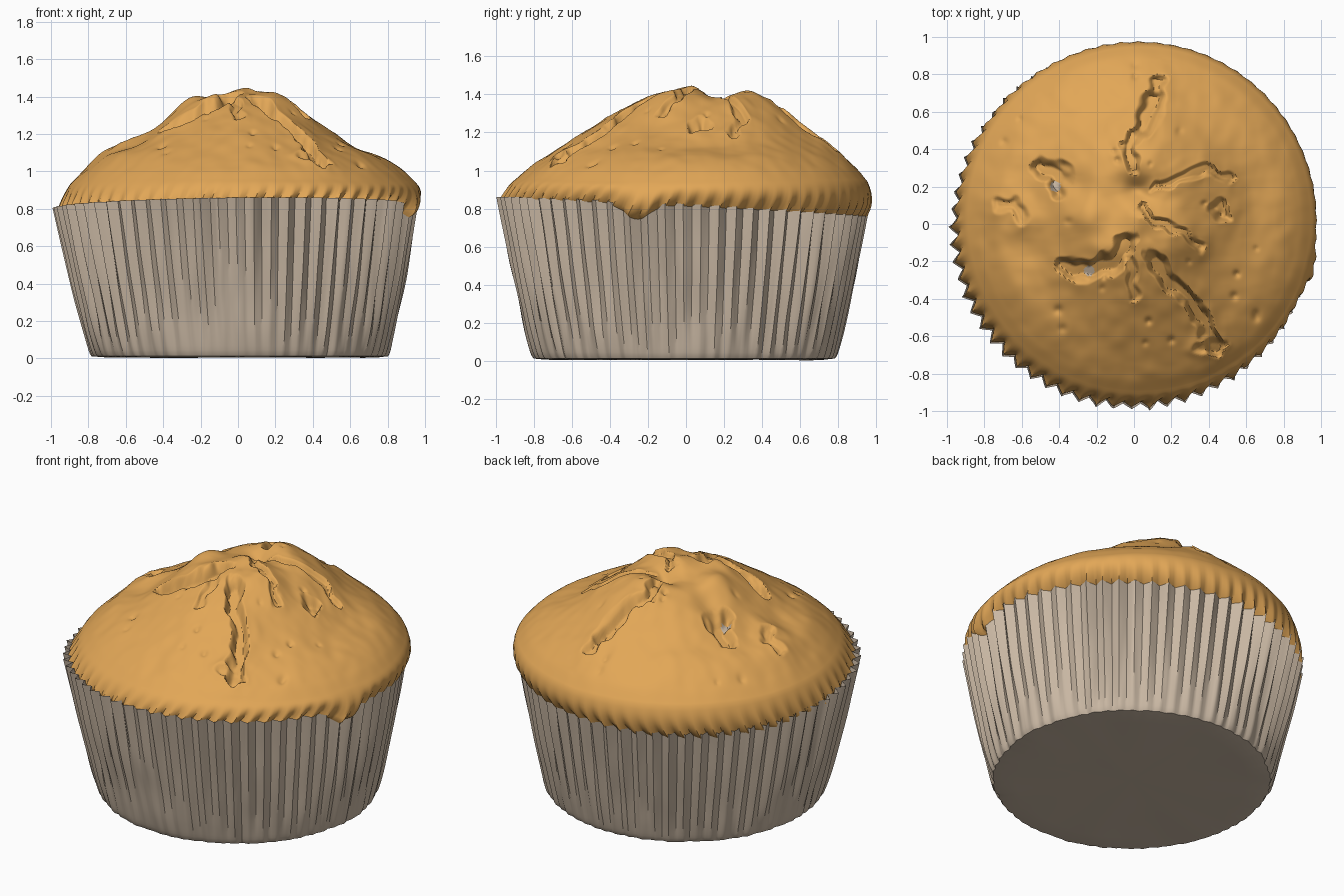
import bpy, bmesh, math, random
from mathutils import Vector, noise

if "Cube" in bpy.data.objects:
    bpy.data.objects.remove(bpy.data.objects["Cube"])

random.seed(4)
PLEATS, SEG = 64, 512
TAU = 2 * math.pi


def material(name, rgb):
    m = bpy.data.materials.new(name)
    m.diffuse_color = (*rgb, 1)
    m.use_nodes = True
    m.node_tree.nodes["Principled BSDF"].inputs["Base Color"].default_value = m.diffuse_color
    return m


cake = material("golden cake", (0.76, 0.385, 0.095))
paper = material("paper beige", (0.59, 0.48, 0.37))


def lathe(name, rings, mats, bottom=None, top=None, sharp=40, rule=None):
    """Skin a list of point rings, with optional end centre points."""
    bm = bmesh.new()
    rows = [[bm.verts.new(p) for p in ring] for ring in rings]
    for a, b in zip(rows, rows[1:]):
        for i in range(SEG):
            j = (i + 1) % SEG
            bm.faces.new((a[i], a[j], b[j], b[i]))
    for point, row, flip in ((bottom, rows[0], True), (top, rows[-1], False)):
        if point is not None:
            c = bm.verts.new(point)
            for i in range(SEG):
                j = (i + 1) % SEG
                bm.faces.new((c, row[j], row[i]) if flip else (c, row[i], row[j]))
    for f in bm.faces:
        f.smooth = True
        if rule:
            f.material_index = rule(f.calc_center_median())
    me = bpy.data.meshes.new(name)
    bm.to_mesh(me)
    bm.free()
    for m in mats:
        me.materials.append(m)
    me.set_sharp_from_angle(angle=math.radians(sharp))
    ob = bpy.data.objects.new(name, me)
    bpy.context.collection.objects.link(ob)
    return ob


def curve(pts, x):
    """Smooth interpolation through (x, value) points."""
    for k in range(len(pts) - 1):
        if x <= pts[k + 1][0] or k == len(pts) - 2:
            (x0, y0), (x1, y1) = pts[k], pts[k + 1]
            xa, ya = pts[max(k - 1, 0)]
            xb, yb = pts[min(k + 2, len(pts) - 1)]
            h = x1 - x0
            t = min(max((x - x0) / h, 0), 1)
            m0, m1 = (y1 - ya) / (x1 - xa) * h, (yb - y0) / (xb - x0) * h
            return ((2*t**3 - 3*t*t + 1) * y0 + (t**3 - 2*t*t + t) * m0
                    + (3*t*t - 2*t**3) * y1 + (t**3 - t*t) * m1)


def spill(a):
    """Spot where the cake runs over the paper."""
    d = (a + 0.26 + math.pi) % TAU - math.pi
    return math.exp(-(d / 0.1) ** 2)


def rim(a):
    return 0.815 - 0.045 * math.sin(a) + 0.01 * math.cos(a) - 0.055 * spill(a)


# ---- pleated paper cup
strength = [random.uniform(0.65, 1.15) for _ in range(PLEATS)]
cup_profile = [(0, 0.775), (0.02, 0.795), (0.1, 0.818), (0.2, 0.84), (0.5, 0.9), (0.86, 0.962)]


def cup_point(a, t, inset=0.0):
    z = 0.012 + t * (rim(a) - 0.012)
    p = a / TAU * PLEATS
    k = int(p) % PLEATS
    wave = 1 - 4 * abs(p - int(p) - 0.5)
    flat = 1 - 0.55 * math.exp(-((a - 4.6) / 0.35) ** 2) * (1 - t)
    amp = (0.004 + 0.019 * t ** 0.8) * strength[k] * flat
    crumple = noise.noise((math.cos(a) * 7, math.sin(a) * 7, z * 3)) * 0.012
    crumple += noise.noise((math.cos(a) * 22, math.sin(a) * 22, z * 4)) * 0.006
    r = curve(cup_profile, z) - amp * wave + crumple * (1 - 0.6 * t) - inset
    return Vector((r * math.cos(a) + 0.01 - 0.022 * t,
                   r * math.sin(a) - 0.01 - 0.005 * t, z))


angles = [TAU * i / SEG for i in range(SEG)]
cup = []
for s in (0.3, 0.6, 0.85, 0.95):          # gently uneven base
    cup.append([Vector((0.775 * s * math.cos(a) + 0.01, 0.775 * s * math.sin(a) - 0.01,
                        0.006 + 0.006 * noise.noise((3*s*math.cos(a), 3*s*math.sin(a), 5))))
                for a in angles])
for i in range(25):
    cup.append([cup_point(a, (i / 24) ** 1.3) for a in angles])
lathe("paper_cup", cup, [paper], bottom=(0.01, -0.01, 0.006), sharp=35)

# ---- cake dome: height profiles towards +x, -x, +y, -y
radii = (0, 0.15, 0.3, 0.45, 0.6, 0.75, 0.86, 0.925)
heights = ((1.42, 1.40, 1.34, 1.22, 1.13, 1.07, 1.00, 0.935),
           (1.42, 1.38, 1.35, 1.24, 1.14, 1.09, 1.00, 0.935),
           (1.42, 1.37, 1.38, 1.33, 1.21, 1.11, 1.02, 0.94),
           (1.42, 1.39, 1.34, 1.27, 1.18, 1.08, 1.01, 0.955))
sides = [list(zip(radii, h)) for h in heights]

# cracks: path, half width, depth
cracks = [
    ([(0.13, 0.76), (0.10, 0.66), (0.05, 0.52), (-0.04, 0.42), (0, 0.3)], 0.045, 0.05),
    ([(0.10, 0.65), (0.06, 0.52)], 0.075, 0.05),
    ([(0.10, -0.18), (0.18, -0.3), (0.3, -0.4), (0.37, -0.52), (0.43, -0.66)], 0.05, 0.075),
    ([(0.13, 0.2), (0.25, 0.25), (0.38, 0.3), (0.52, 0.24)], 0.035, 0.035),
    ([(0.45, 0.09), (0.47, 0.05)], 0.05, 0.05),
    ([(0.03, 0.08), (0.15, 0.0), (0.25, -0.04), (0.35, -0.12)], 0.035, 0.035),
    ([(-0.5, 0.3), (-0.4, 0.27), (-0.41, 0.19)], 0.065, 0.07),
    ([(-0.36, -0.23), (-0.24, -0.25), (-0.1, -0.2), (-0.04, -0.1)], 0.065, 0.075),
    ([(-0.02, -0.2), (0.0, -0.38)], 0.04, 0.03),
    ([(-0.72, 0.1), (-0.63, 0.11), (-0.6, 0.04)], 0.045, 0.03),
    ([(0.36, -0.66), (0.48, -0.65)], 0.035, 0.03),
]
# rounded lumps and shallow hollows: x, y, height, spread
lumps = [(-0.25, 0.05, 0.045, 0.1), (0.08, 0.32, 0.035, 0.1), (0.2, -0.1, 0.03, 0.1),
         (0.02, 0.02, 0.02, 0.09), (-0.58, 0.0, 0.03, 0.09), (-0.12, -0.12, 0.025, 0.08),
         (-0.3, 0.2, -0.03, 0.09), (0.02, 0.18, -0.04, 0.06), (0.35, 0.05, -0.02, 0.08)]
for _ in range(28):
    a, r = random.uniform(0, TAU), random.uniform(0.3, 0.85)
    lumps.append((r * math.cos(a), r * math.sin(a), -random.uniform(0.008, 0.018),
                  random.uniform(0.012, 0.022)))


def seg_dist(x, y, p, q):
    dx, dy = q[0] - p[0], q[1] - p[1]
    t = max(0, min(1, ((x - p[0]) * dx + (y - p[1]) * dy) / (dx * dx + dy * dy)))
    return math.hypot(x - p[0] - t * dx, y - p[1] - t * dy)


def relief(x, y):
    h = noise.noise((x * 4, y * 4, 1)) * 0.012 + noise.noise((x * 12, y * 12, 2)) * 0.005
    for lx, ly, amp, s in lumps:
        d = ((x - lx) ** 2 + (y - ly) ** 2) / (s * s)
        if d < 8:
            h += amp * math.exp(-d)
    if x * x + y * y > 0.8:
        return h
    wx = x + 0.03 * noise.noise((x * 14, y * 14, 7))
    wy = y + 0.03 * noise.noise((x * 14, y * 14, 9))
    for path, w, depth in cracks:
        d = min(seg_dist(wx, wy, p, q) for p, q in zip(path, path[1:]))
        if d < 4 * w:
            h += 0.014 * math.exp(-(d / (1.8 * w)) ** 2)
            t = max(0, 1 - d / w)
            h -= depth * min(1, t * 1.7) ** 1.3
    return h


def dome_point(a, r):
    c, s = math.cos(a), math.sin(a)
    z = (c * c * curve(sides[0 if c > 0 else 1], r)
         + s * s * curve(sides[2 if s > 0 else 3], r))
    x, y = 0.03 + r * c, 0.03 + r * s
    return Vector((x, y, z + relief(x, y) * min(1, (0.96 - r) * 8)))


dome = []
N = 100
for i in range(1, N + 1):                 # crown, from the peak outwards
    dome.append([dome_point(a, 0.925 * i / N) for a in angles])
shoulder = dome[-1]
# rolled edge down to the rim, following the pleats at its foot
for i in range(1, 9):
    t = i / 8
    ring = []
    for a, top in zip(angles, shoulder):
        g = spill(a)
        foot = cup_point(a, 1.0, 0.012 - 0.035 * g)
        foot.z -= 0.02 + 0.03 * max(0, -math.cos(a))
        belly = Vector((0.03 + (0.975 + 0.03 * g) * math.cos(a),
                        0.03 + (0.975 + 0.03 * g) * math.sin(a), rim(a) + 0.06))
        ring.append(top * (1 - t) ** 2 + belly * 2 * t * (1 - t) + foot * t * t)
    dome.append(ring)
dome.append([Vector((p.x * 0.9, p.y * 0.9, p.z - 0.06)) for p in dome[-1]])
dome.reverse()


def bare_spot(p):
    """Two pale spots deep in the cracks."""
    return int(min(math.hypot(p.x + 0.42, p.y - 0.2), math.hypot(p.x + 0.24, p.y + 0.25)) < 0.028)


lathe("cake_dome", dome, [cake, paper], bottom=(0, 0, 0.7),
      top=(0.03, 0.03, 1.42 + relief(0.03, 0.03)), sharp=50, rule=bare_spot)
